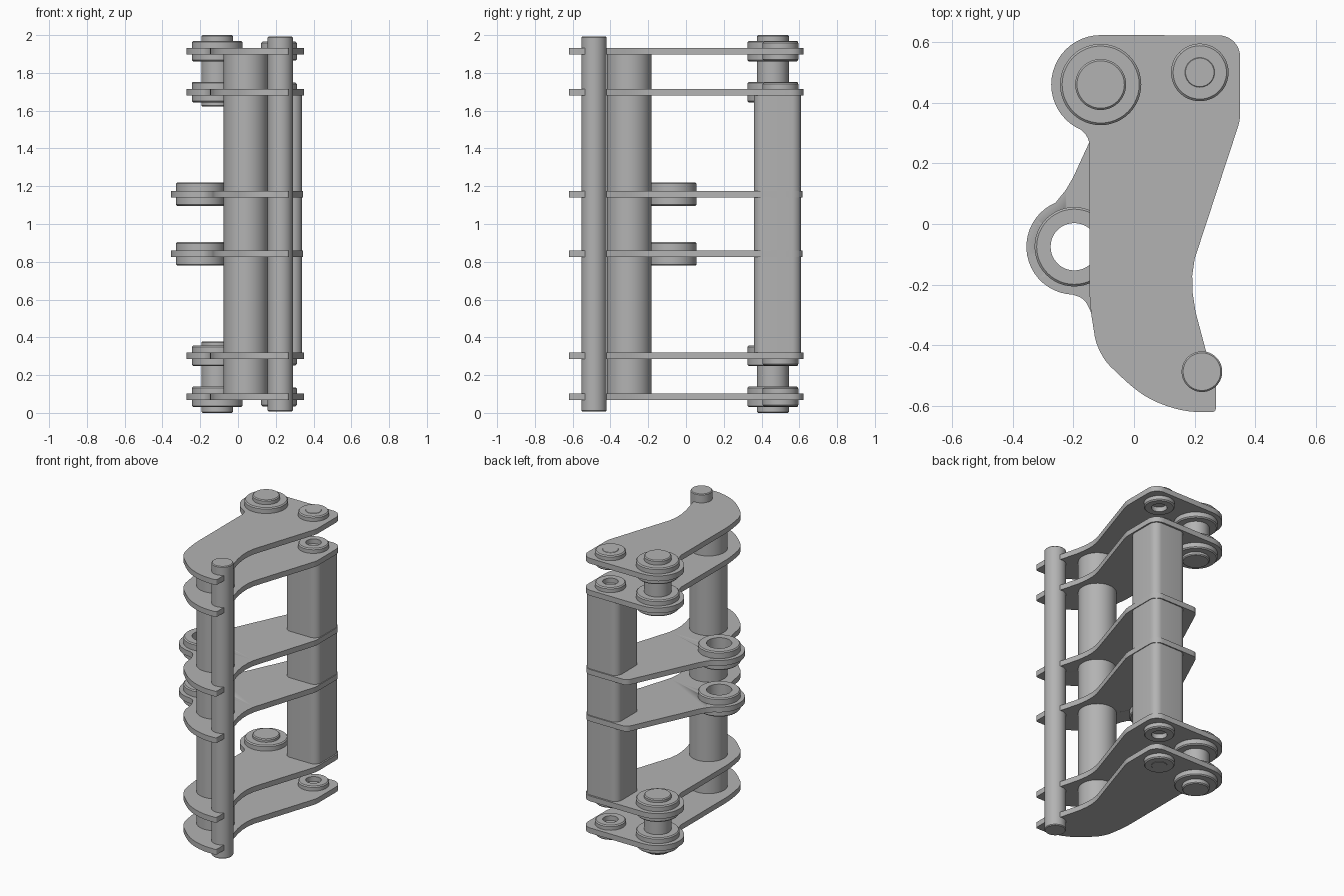
import bpy, bmesh, math
from mathutils import Vector

if "Cube" in bpy.data.objects:
    bpy.data.objects.remove(bpy.data.objects["Cube"])

steel = bpy.data.materials.new("steel_grey")
steel.diffuse_color = (0.45, 0.45, 0.45, 1)
steel.use_nodes = True
steel.node_tree.nodes["Principled BSDF"].inputs["Base Color"].default_value = steel.diffuse_color


def finish(name, bm):
    bmesh.ops.recalc_face_normals(bm, faces=bm.faces)
    me = bpy.data.meshes.new(name)
    bm.to_mesh(me)
    bm.free()
    ob = bpy.data.objects.new(name, me)
    bpy.context.collection.objects.link(ob)
    me.materials.append(steel)
    bpy.ops.object.select_all(action='DESELECT')
    ob.select_set(True)
    bpy.context.view_layer.objects.active = ob
    bpy.ops.object.shade_smooth_by_angle(angle=math.radians(30))
    return ob


def arc(cx, cy, r, a0, a1, n=20):
    """Points along an arc, with no corner rounding."""
    angles = [math.radians(a0 + (a1 - a0) * i / n) for i in range(n + 1)]
    return [(cx + r * math.cos(a), cy + r * math.sin(a), 0) for a in angles]


def rounded(points, n=8):
    """Outline whose corners (x, y, cut length) are rounded off."""
    out = []
    for i, (x, y, d) in enumerate(points):
        p = Vector((x, y))
        if d == 0:
            out.append(p)
            continue
        a = p + (Vector(points[i - 1][:2]) - p).normalized() * d
        b = p + (Vector(points[(i + 1) % len(points)][:2]) - p).normalized() * d
        h0, h1 = a.lerp(p, 0.55), b.lerp(p, 0.55)
        for k in range(n + 1):
            t = k / n
            u = 1 - t
            out.append(a * u**3 + h0 * 3 * u * u * t + h1 * 3 * u * t * t + b * t**3)
    return out


def slab(name, outline, z0, z1):
    bm = bmesh.new()
    face = bm.faces.new([bm.verts.new((p.x, p.y, z0)) for p in outline])
    top = bmesh.ops.extrude_face_region(bm, geom=[face])
    verts = [v for v in top["geom"] if isinstance(v, bmesh.types.BMVert)]
    bmesh.ops.translate(bm, verts=verts, vec=(0, 0, z1 - z0))
    return finish(name, bm)


def lathe(name, cx, cy, profile, closed=False, n=48):
    """Revolve (radius, z) pairs; open profiles get flat end caps."""
    bm = bmesh.new()
    rings = [[bm.verts.new((cx + r * math.cos(2 * math.pi * i / n),
                            cy + r * math.sin(2 * math.pi * i / n), z))
              for i in range(n)] for r, z in profile]
    pairs = list(zip(rings, rings[1:]))
    if closed:
        pairs.append((rings[-1], rings[0]))
    for a, b in pairs:
        for i in range(n):
            j = (i + 1) % n
            bm.faces.new((a[i], a[j], b[j], b[i]))
    if not closed:
        bm.faces.new(rings[0])
        bm.faces.new(rings[-1])
    return finish(name, bm)


def cylinder(name, cx, cy, r, z0, z1, c=0.006):
    return lathe(name, cx, cy, [(r - c, z0), (r, z0 + c), (r, z1 - c), (r - c, z1)])


def collar(name, cx, cy, r, hole, z0, z1, c=0.007):
    return lathe(name, cx, cy, [(hole, z0), (r - c, z0), (r, z0 + c),
                                (r, z1 - c), (r - c, z1), (hole, z1)], closed=True)


T = 0.018                      # half plate thickness
PIN = (-0.11, 0.46)
SMALL = (0.217, 0.50)
LUG = (-0.197, -0.075)

# edge shared by all plates: right side and toe, running clockwise
right_side = [(0.35, 0.342, 0.02), (0.20, -0.115, 0.0), (0.192, -0.17, 0.0),
              (0.193, -0.225, 0.0), (0.203, -0.29, 0.0), (0.235, -0.41, 0.0),
              (0.27, -0.53, 0.0), (0.27, -0.62, 0.012), (0.10, -0.62, 0.11),
              (-0.02, -0.525, 0.02), (-0.12, -0.43, 0.06)]

# outer plates: pin lobe at the back left
outer = rounded(right_side + [(-0.147, -0.26, 0.05), (-0.147, 0.30, 0.04)]
                + arc(*PIN, 0.163, 240, 90) + [(0.35, 0.622, 0.07)])

# middle plates: side lug with an open eye
middle = rounded([(min(x, 0.345), y, d) for x, y, d in right_side]
                 + [(-0.137, -0.30, 0.02), (-0.165, -0.245, 0.02)]
                 + arc(*LUG, 0.158, 268, 113)
                 + [(-0.225, 0.112, 0), (-0.20, 0.155, 0), (-0.175, 0.21, 0),
                    (0.015, 0.618, 0.03), (0.345, 0.618, 0.06)])

for i, z in enumerate((0.085, 0.302, 1.698, 1.915)):
    slab(f"outer_plate_{i}", outer, z - T, z + T)
    collar(f"pin_collar_{i}", *PIN, 0.134, 0.07, z - 0.055, z + 0.055)
    collar(f"small_collar_{i}", *SMALL, 0.095, 0.048, z - 0.05, z + 0.05)

# end discs closing the small collars on the outside
for name, z in (("lower_cap", 0.045), ("upper_cap", 1.955)):
    cylinder(name, *SMALL, 0.049, z - 0.012, z + 0.012, 0.002)

# hinge pins through each plate pair
for name, z0, z1 in (("lower_pin", 0, 0.378), ("upper_pin", 1.622, 2.0)):
    cylinder(name, *PIN, 0.084, z0, z1)

# middle plates with their eyes drilled through
drill = cylinder("eye_cutter", *LUG, 0.079, 0.5, 1.5, 0.001)
drill.hide_render = True
drill.hide_viewport = True
for i, z in enumerate((0.842, 1.158)):
    plate = slab(f"middle_plate_{i}", middle, z - T, z + T)
    cut = plate.modifiers.new("eye", 'BOOLEAN')
    cut.object = drill
    cut.operation = 'DIFFERENCE'
    cut.solver = 'EXACT'
    collar(f"eye_collar_{i}", *LUG, 0.131, 0.078, z - 0.063, z + 0.063)

# round cross tube, front rod and square rear tube
cylinder("cross_tube", 0.042, -0.301, 0.118, 0.09, 1.91, 0.002)
cylinder("front_rod", 0.224, -0.487, 0.067, 0.008, 1.992, 0.005)
box = [(0.34, 0.36, 0.05), (0.09, 0.36, 0.05), (0.09, 0.61, 0.05), (0.34, 0.61, 0.05)]
slab("rear_box_tube", rounded(box), 0.31, 1.69)
